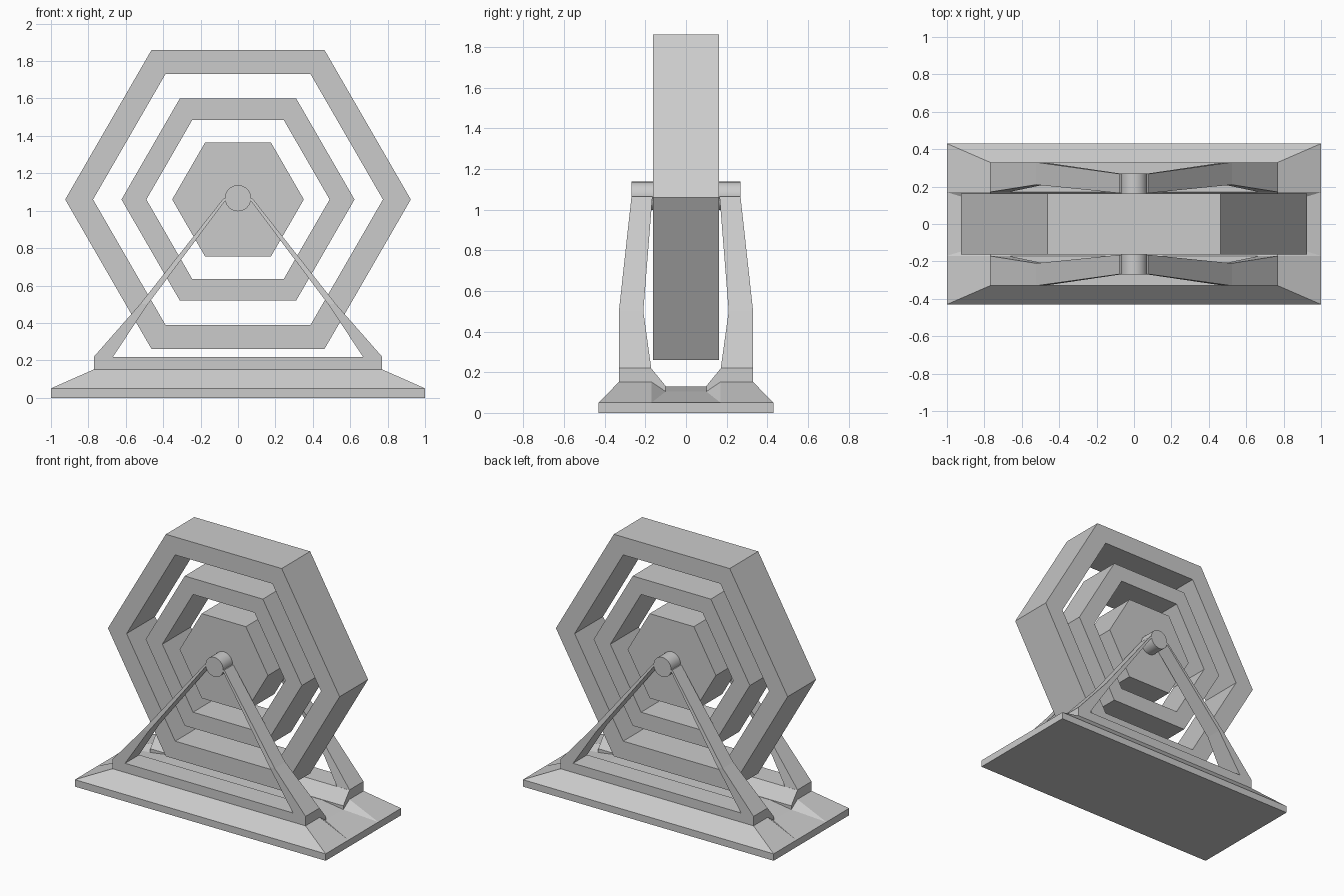
import bpy, bmesh, math

if "Cube" in bpy.data.objects:
    bpy.data.objects.remove(bpy.data.objects["Cube"])

CZ = 1.06  # wheel centre height


def finish(bm, name):
    bmesh.ops.remove_doubles(bm, verts=bm.verts, dist=1e-5)
    bmesh.ops.recalc_face_normals(bm, faces=bm.faces)
    me = bpy.data.meshes.new(name)
    bm.to_mesh(me)
    bm.free()
    ob = bpy.data.objects.new(name, me)
    bpy.context.collection.objects.link(ob)
    return ob


def loft(name, sections, caps=True, closed=False):
    """Skin a list of equal-length point loops."""
    bm = bmesh.new()
    loops = [[bm.verts.new(p) for p in s] for s in sections]
    n = len(loops[0])
    pairs = list(zip(loops, loops[1:]))
    if closed:
        pairs.append((loops[-1], loops[0]))
    for a, b in pairs:
        for i in range(n):
            j = (i + 1) % n
            bm.faces.new((a[i], a[j], b[j], b[i]))
    if caps:
        bm.faces.new(loops[0])
        bm.faces.new(loops[-1])
    return finish(bm, name)


def hexagon(r, y):
    return [(r * math.cos(math.radians(60 * i)), y,
             CZ + r * math.sin(math.radians(60 * i))) for i in range(6)]


# Wheel: two hexagonal rings and a solid hexagonal hub
W = 0.162
for name, ro, ri in (("outer_ring", 0.924, 0.775), ("inner_ring", 0.623, 0.49)):
    loft(name, [hexagon(ro, -W), hexagon(ro, W), hexagon(ri, W), hexagon(ri, -W)],
         caps=False, closed=True)
loft("hub", [hexagon(0.352, -W), hexagon(0.352, W)])

# Axle
bpy.ops.mesh.primitive_cylinder_add(vertices=32, radius=0.07, depth=0.538,
                                    location=(0, 0, CZ + 0.007),
                                    rotation=(math.pi / 2, 0, 0))
bpy.context.object.name = "axle"
bpy.ops.object.shade_smooth_by_angle()

# Base plinth: sloped skirt with a sunken channel open at both ends
xs = [-1, -0.77, -0.6, 0.6, 0.77, 1]
ys = [-0.43, -0.33, -0.17, -0.1, 0.1, 0.17, 0.33, 0.43]


def height(x, y):
    if abs(x) > 0.9 or abs(y) > 0.4:
        return 0.05
    if abs(y) > 0.15:
        return 0.152
    return 0.105 if abs(x) > 0.7 else 0.13


bm = bmesh.new()
g = [[bm.verts.new((x, y, height(x, y))) for y in ys] for x in xs]
for i in range(len(xs) - 1):
    for j in range(len(ys) - 1):
        a, b, c, d = g[i][j], g[i + 1][j], g[i + 1][j + 1], g[i][j + 1]
        # hip lines run diagonally at the corners
        if (i == 0) == (j < 3):
            bm.faces.new((a, b, c))
            bm.faces.new((a, c, d))
        else:
            bm.faces.new((a, b, d))
            bm.faces.new((b, c, d))
rim = [e for e in bm.edges if e.is_boundary]
new = bmesh.ops.extrude_edge_only(bm, edges=rim)["geom"]
for v in new:
    if isinstance(v, bmesh.types.BMVert):
        v.co.z = 0
bmesh.ops.contextual_create(bm, geom=[e for e in new if isinstance(e, bmesh.types.BMEdge)])
bmesh.ops.dissolve_limit(bm, angle_limit=0.01, verts=bm.verts, edges=bm.edges)
finish(bm, "base")

# Support frames: a bottom rail and two tapering legs on each side
# leg sections: z, x inner, x outer, y inner, y outer
leg = [(0.21, 0.675, 0.77, 0.17, 0.33), (0.22, 0.668, 0.77, 0.171, 0.33),
       (0.5, 0.482, 0.524, 0.21, 0.33), (1.065, 0.06, 0.078, 0.165, 0.268)]
rail = [(0.33, 0.13), (0.33, 0.218), (0.17, 0.218), (0.1, 0.132), (0.1, 0.1), (0.17, 0.13)]
for sy, side in ((-1, "front"), (1, "back")):
    loft(side + "_rail", [[(x, sy * y, z) for y, z in rail] for x in (-0.77, 0.77)])
    for sx, hand in ((-1, "left"), (1, "right")):
        loft(f"{side}_{hand}_leg",
             [[(sx * xi, sy * yi, z), (sx * xo, sy * yi, z),
               (sx * xo, sy * yo, z), (sx * xi, sy * yo, z)]
              for z, xi, xo, yi, yo in leg])
